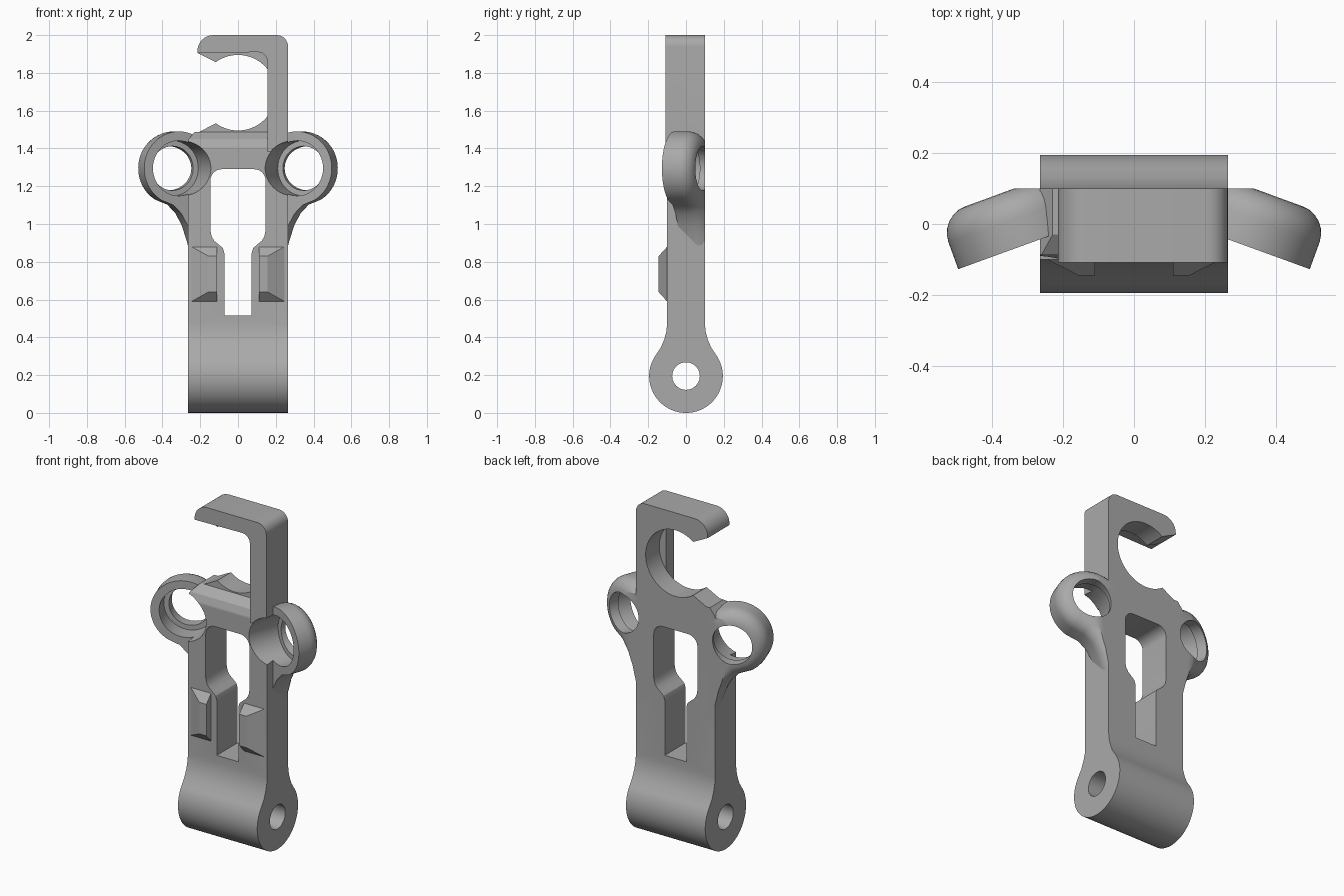
import bpy, bmesh
from math import sin, cos, radians
from mathutils import Matrix, Vector

cube = bpy.data.objects.get("Cube")
if cube:
    bpy.data.objects.remove(cube, do_unlink=True)

grey = bpy.data.materials.new("plain grey")
grey.use_nodes = True
colour = (0.4, 0.4, 0.4, 1)
grey.diffuse_color = colour
grey.node_tree.nodes["Principled BSDF"].inputs["Base Color"].default_value = colour


def arc(cx, cy, r, start, end, n=10):
    angles = [radians(start + (end - start) * i / n) for i in range(n + 1)]
    return [(cx + r * cos(a), cy + r * sin(a)) for a in angles]


def prism(name, outline, low, high, frame, bevel=0.0):
    """Extrude a 2D outline; frame maps (a, b, depth) to world space."""
    bm = bmesh.new()
    bottom = [bm.verts.new((a, b, low)) for a, b in outline]
    top = [bm.verts.new((a, b, high)) for a, b in outline]
    bm.faces.new(bottom[::-1])
    lid = bm.faces.new(top)
    for i in range(len(outline)):
        bm.faces.new((bottom[i - 1], bottom[i], top[i], top[i - 1]))
    bm.normal_update()
    if bevel:
        bmesh.ops.bevel(bm, geom=list(lid.edges), offset=bevel, segments=6,
                        profile=0.5, affect='EDGES')
    bm.transform(frame)
    bm.normal_update()
    # Outward normals, whichever way the outline or frame winds
    if bm.calc_volume(signed=True) < 0:
        bmesh.ops.reverse_faces(bm, faces=bm.faces)
    mesh = bpy.data.meshes.new(name)
    bm.to_mesh(mesh)
    bm.free()
    mesh.materials.append(grey)
    obj = bpy.data.objects.new(name, mesh)
    bpy.context.collection.objects.link(obj)
    return obj


def cut(target, *cutter):
    tool = prism("cutter", *cutter)
    mod = target.modifiers.new("cut", 'BOOLEAN')
    mod.operation, mod.solver, mod.object = 'DIFFERENCE', 'EXACT', tool
    bpy.context.view_layer.update()
    graph = bpy.context.evaluated_depsgraph_get()
    mesh = bpy.data.meshes.new_from_object(target.evaluated_get(graph))
    target.modifiers.clear()
    target.data = mesh
    bpy.data.objects.remove(tool, do_unlink=True)


def axes(a, b, c):
    return Matrix((a, b, c)).transposed().to_4x4()


X, Y, Z = Vector((1, 0, 0)), Vector((0, 1, 0)), Vector((0, 0, 1))
SIDE = axes(Y, Z, X)
FRONT = axes(X, Z, Y)
HALF = 0.265

# Main body: hinge barrel flowing into a flat plate with an eased top edge
neck = [(0.132, 0.348), (0.115, 0.39), (0.104, 0.43), (0.1, 0.47)]
profile = arc(0, 0.195, 0.195, -215, 35, 48) + neck
profile += [(0.1, 1.488), (-0.03, 1.488), (-0.085, 1.45), (-0.1, 1.41)]
profile += [(-y, z) for y, z in reversed(neck)]
body = prism("clip_body", profile, -HALF, HALF, SIDE)
for s in (-1, 1):
    corner = [(s * 0.22, 1.5), (s * 0.3, 1.4), (s * 0.3, 1.5)]
    cut(body, corner, -0.3, 0.3, FRONT)

# Hook: square opening in the front layer, round opening in the back layer
outer = ([(HALF, 1.38)] + arc(0.205, 1.94, 0.06, 0, 90, 8)
         + arc(-0.13, 1.915, 0.085, 90, 180, 8) + [(-0.215, 1.905)])
inner = arc(0.105, 1.86, 0.05, 90, 0, 6) + [(0.155, 1.38)]
hook_front = prism("hook_front", outer + inner, -0.108, -0.03, FRONT)
seat = arc(0, 1.695, 0.2, 126, -126, 48) + [(-0.21, 1.485), (-0.2, 1.38)]
hook_back = prism("hook_back", outer + seat, -0.03, 0.1, FRONT)

# Angled side eyes with swept gussets, trimmed flush with the back of the plate
TILT = radians(20)
RING_Z, RING_U = 1.295, 0.315
frames = [axes((s * cos(TILT), -sin(TILT), 0), Z, (s * sin(TILT), cos(TILT), 0))
          for s in (-1, 1)]
eye = arc(RING_U, RING_Z, 0.195, -60, 150, 44)
eye += [(0.0, 1.39), (0.0, 0.8), (0.205, 0.8), (0.217, 0.84), (0.237, 0.91),
        (0.264, 0.99), (0.3, 1.055), (0.345, 1.1)]
back = [(-0.7, 0.7), (0.7, 0.7), (0.7, 1.7), (-0.7, 1.7)]
eyes = []
for side, frame in zip(("right", "left"), frames):
    ring = prism(side + "_eye", eye, 0.05, 0.21, frame, 0.08)
    cut(ring, back, 0.1, 0.4, FRONT)
    eyes.append(ring)

# Stepped bores through the eyes and the metal beside them
for frame, ring in zip(frames, eyes):
    for radius, low, high in ((0.146, -0.2, 0.15), (0.117, 0.1, 0.4)):
        circle = arc(RING_U, RING_Z, radius, 0, 360, 48)[:-1]
        for part in (ring, body, hook_front, hook_back):
            cut(part, circle, low, high, frame)

# Central keyhole slot
half_slot = [(0.072, 0.515), (0.072, 0.845), (0.08, 0.872), (0.1, 0.89), (0.125, 0.91),
             (0.14, 0.935), (0.146, 0.965)] + arc(0.086, 1.23, 0.06, 0, 90, 8)
slot = half_slot + [(-x, z) for x, z in reversed(half_slot)]
for part in [body] + eyes:
    cut(part, slot, -0.3, 0.3, FRONT)

# Hinge pin hole
pin = arc(0, 0.195, 0.073, 0, 360, 40)[:-1]
cut(body, pin, -0.4, 0.4, SIDE)

# Sloped retaining lugs on the front
for s, side in ((-1, "right"), (1, "left")):
    base = [(s * 0.255, 0.585), (s * 0.11, 0.585), (s * 0.11, 0.885), (s * 0.255, 0.885)]
    lug = prism(side + "_lug", base, -0.145, -0.095, FRONT)
    for v in lug.data.vertices:
        if v.co.y < -0.12:
            v.co.z = 0.64 if v.co.z < 0.7 else 0.83
            if abs(v.co.x) > 0.2:
                v.co.x = s * 0.157

# Smooth curved surfaces, keep machined edges crisp
bpy.ops.object.select_all(action='DESELECT')
for part in [body, hook_front, hook_back] + eyes:
    part.select_set(True)
bpy.context.view_layer.objects.active = body
bpy.ops.object.shade_smooth_by_angle(angle=radians(30))
